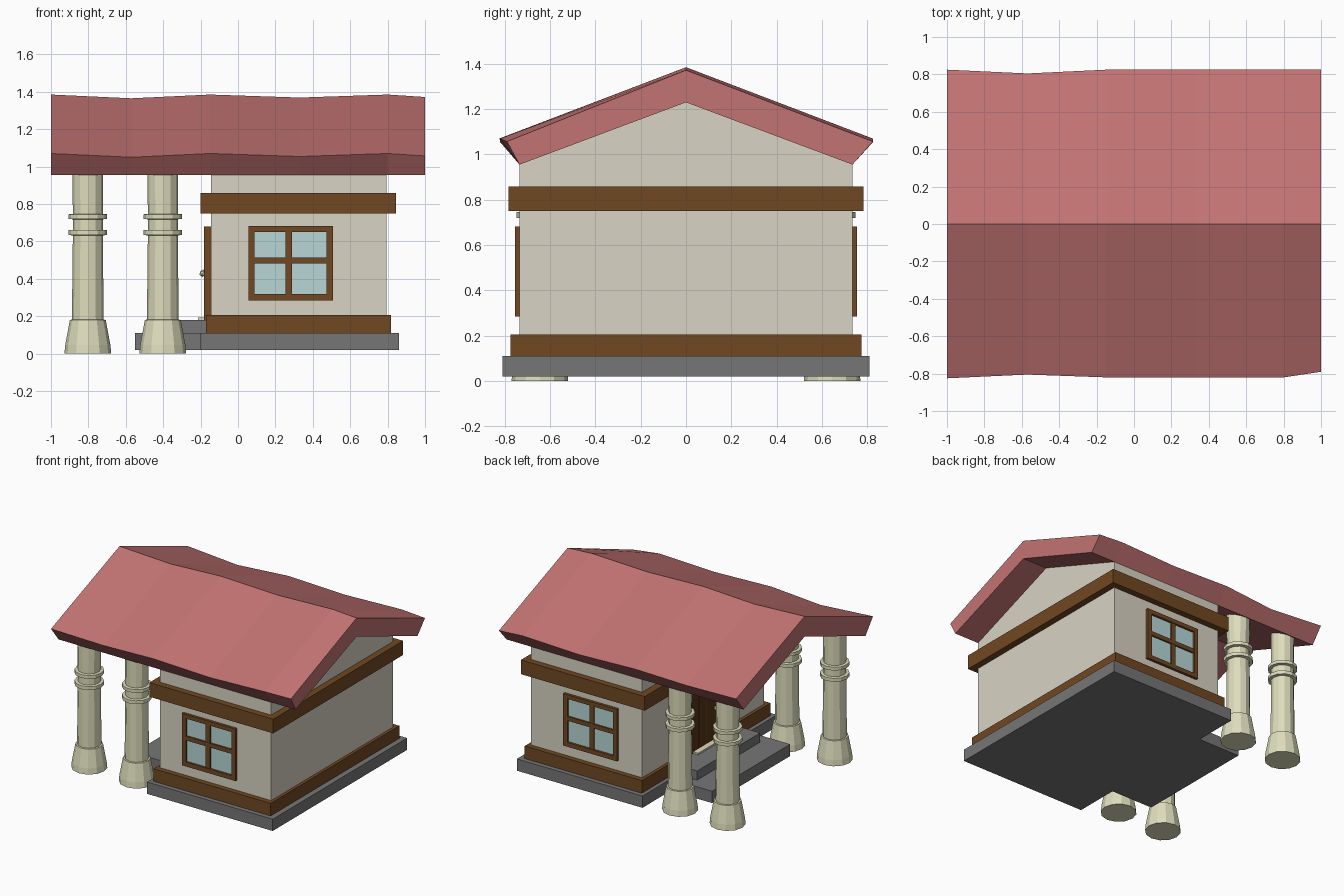
import bpy, bmesh, math

if "Cube" in bpy.data.objects:
    bpy.data.objects.remove(bpy.data.objects["Cube"])


def mat(name, r, g, b):
    m = bpy.data.materials.new(name)
    lin = [((c / 255 + 0.055) / 1.055) ** 2.4 for c in (r, g, b)]
    m.diffuse_color = (*lin, 1)
    m.use_nodes = True
    m.node_tree.nodes["Principled BSDF"].inputs["Base Color"].default_value = m.diffuse_color
    return m


ROOF = mat("red roof", 194, 115, 114)
WALL = mat("plaster wall", 216, 211, 196)
WOOD = mat("brown wood", 112, 72, 34)
DARK = mat("dark wood", 84, 53, 24)
STONE = mat("grey stone", 118, 118, 119)
CREAM = mat("cream column", 222, 221, 188)
GLASS = mat("window glass", 184, 214, 214)


def finish(name, bm, material):
    bmesh.ops.recalc_face_normals(bm, faces=bm.faces)
    me = bpy.data.meshes.new(name)
    bm.to_mesh(me)
    bm.free()
    me.materials.append(material)
    ob = bpy.data.objects.new(name, me)
    bpy.context.collection.objects.link(ob)
    return ob


def loft(name, rings, material):
    """Skin a list of closed rings and cap both ends."""
    bm = bmesh.new()
    vs = [[bm.verts.new(p) for p in ring] for ring in rings]
    n = len(rings[0])
    for a, b in zip(vs, vs[1:]):
        for i in range(n):
            j = (i + 1) % n
            bm.faces.new((a[i], a[j], b[j], b[i]))
    bm.faces.new(vs[0])
    bm.faces.new(vs[-1])
    return finish(name, bm, material)


def box(name, x0, x1, y0, y1, z0, z1, material):
    ring = lambda z: [(x0, y0, z), (x1, y0, z), (x1, y1, z), (x0, y1, z)]
    return loft(name, [ring(z0), ring(z1)], material)


# wavy gabled roof: x, sag of the upper surface, front eave y, back eave y
stations = [(-1, 0, .825, .825), (-.57, .02, .805, .805), (-.15, 0, .82, .825),
            (.33, .016, .82, .825), (.8, 0, .82, .825), (1, .013, .79, .825)]
loft("roof", [[(x, -f, 1.07 - s), (x, 0, 1.385 - s), (x, b, 1.07 - s),
               (x, .735, .955), (x, 0, 1.23), (x, -.735, .955)]
              for x, s, f, b in stations], ROOF)

# house body with gable ends
loft("house_body", [[(x, -.735, .08), (x, .735, .08), (x, .735, .957),
                     (x, 0, 1.232), (x, -.735, .957)] for x in (-.145, .795)], WALL)

# stone foundation, T-shaped in plan, with an entrance step
plan = [(.86, -.81), (.86, .81), (-.2, .81), (-.2, .47),
        (-.55, .47), (-.55, -.47), (-.2, -.47), (-.2, -.81)]
loft("foundation", [[(x, y, z) for x, y in plan] for z in (.02, .11)], STONE)
box("entrance_step", -.36, -.14, -.38, .38, .10, .18, STONE)

# timber bands round the house
box("lower_band", -.17, .818, -.775, .775, .11, .206, WOOD)
box("upper_band", -.2, .845, -.783, .783, .75, .858, WOOD)

# windows on front and back
for side, label in ((-1, "front"), (1, "back")):
    def plate(name, x0, x1, z0, z1, depth, m):
        ys = sorted((side * .73, side * depth))
        box(f"{label}_window_{name}", x0, x1, ys[0], ys[1], z0, z1, m)
    plate("glass", .07, .49, .3, .66, .739, GLASS)
    plate("left_frame", .055, .088, .285, .682, .755, WOOD)
    plate("right_frame", .472, .508, .285, .682, .755, WOOD)
    plate("sill", .088, .472, .285, .318, .755, WOOD)
    plate("head", .088, .472, .65, .682, .755, WOOD)
    plate("mullion", .253, .288, .318, .65, .75, WOOD)
    plate("transom", .088, .472, .482, .514, .752, WOOD)

# door on the porch side
box("door_left_post", -.182, -.14, .19, .23, .18, .68, WOOD)
box("door_right_post", -.182, -.14, -.23, -.19, .18, .68, WOOD)
box("door_lintel", -.182, -.14, -.23, .23, .64, .68, WOOD)
for i in range(4):
    y = -.19 + i * .095
    box(f"door_plank_{i + 1}", -.172, -.14, y + .004, y + .091, .18, .64, DARK)
box("door_backing", -.171, -.14, -.19, .19, .18, .64, WOOD)
box("door_sill", -.215, -.17, -.16, .16, .175, .192, CREAM)
bm = bmesh.new()
bmesh.ops.create_icosphere(bm, subdivisions=1, radius=.02)
bmesh.ops.translate(bm, verts=bm.verts, vec=(-.188, -.1, .43))
finish("door_knob", bm, CREAM)

# porch columns: flared foot, shaft and two collars
profile = [(.125, 0), (.121, .045), (.096, .18), (.085, .182), (.08, .632),
           (.103, .634), (.103, .66), (.08, .662), (.08, .718), (.103, .72),
           (.103, .745), (.08, .747), (.083, 1.03)]
for x, row in ((-.803, "outer"), (-.402, "inner")):
    for y, side in ((-.645, "front"), (.645, "back")):
        loft(f"{side}_{row}_column",
             [[(x + r * math.cos(a), y + r * math.sin(a), z)
               for a in (math.tau * i / 12 for i in range(12))]
              for r, z in profile], CREAM)
